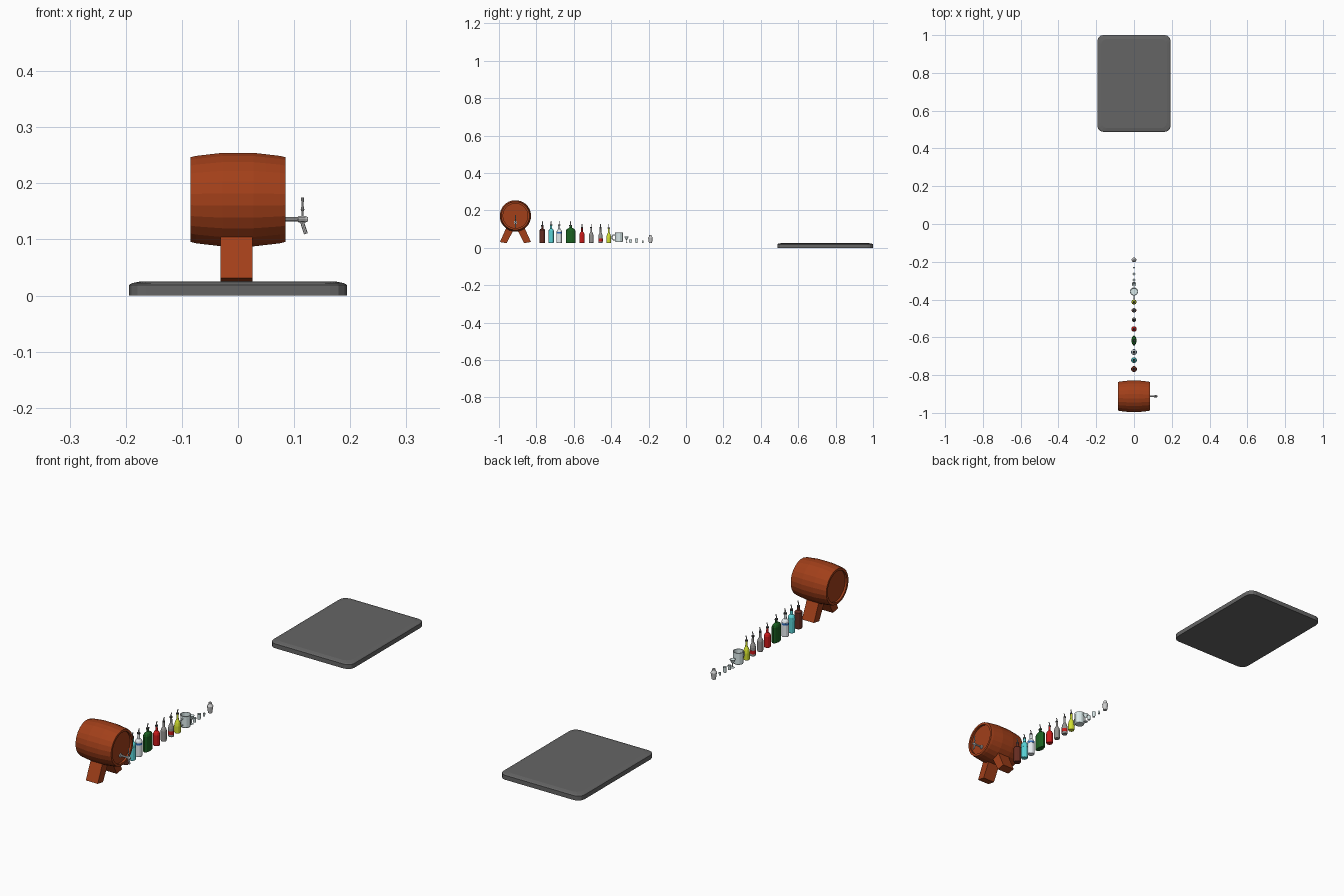
import bpy, bmesh
from math import sin, cos, pi
from mathutils import Vector, Matrix

if "Cube" in bpy.data.objects:
    bpy.data.objects.remove(bpy.data.objects["Cube"])

COLOURS = {
    "wood": (0.36, 0.05, 0.01), "slate": (0.13, 0.13, 0.13), "steel": (0.6, 0.6, 0.6),
    "glass": (0.7, 0.82, 0.82), "brown": (0.13, 0.025, 0.015), "cyan": (0.1, 0.65, 0.68),
    "white": (0.8, 0.85, 0.88), "blue": (0.03, 0.15, 0.5), "green": (0.01, 0.12, 0.015),
    "red": (0.6, 0.01, 0.01), "grey": (0.3, 0.29, 0.28), "yellow": (0.65, 0.75, 0.03),
    "dark": (0.08, 0.08, 0.08),
}
MATS = {}
for key, rgb in COLOURS.items():
    MATS[key] = bpy.data.materials.new(key)
    MATS[key].diffuse_color = (*rgb, 1)


def finish(name, bm, colour):
    bmesh.ops.recalc_face_normals(bm, faces=bm.faces)
    me = bpy.data.meshes.new(name)
    bm.to_mesh(me)
    bm.free()
    me.materials.append(MATS[colour])
    ob = bpy.data.objects.new(name, me)
    bpy.context.collection.objects.link(ob)
    return ob


def skin(name, rings, colour):
    """Bridge equal-length closed rings of points and cap both ends."""
    bm = bmesh.new()
    loops = [[bm.verts.new(p) for p in r] for r in rings]
    n = len(loops[0])
    for a, b in zip(loops, loops[1:]):
        for i in range(n):
            j = (i + 1) % n
            bm.faces.new((a[i], a[j], b[j], b[i]))
    bm.faces.new(loops[0][::-1])
    bm.faces.new(loops[-1])
    return finish(name, bm, colour)


def lathe(name, profile, loc, colour, sides=12, axis="Z", sx=1.0):
    """Revolve (radius, height) pairs about an axis through loc."""
    rot = Matrix.Rotation(pi / 2, 3, "Y") if axis == "X" else Matrix.Identity(3)
    rings = []
    for r, h in profile:
        ring = [Vector((r * sx * cos(2 * pi * (i + .5) / sides),
                        r * sin(2 * pi * (i + .5) / sides), h)) for i in range(sides)]
        rings.append([rot @ p + Vector(loc) for p in ring])
    return skin(name, rings, colour)


def tube(name, pts, radius, colour, sides=8):
    """Sweep a circle along a path."""
    pts = [Vector(p) for p in pts]
    rings = []
    for k, p in enumerate(pts):
        d = (pts[min(k + 1, len(pts) - 1)] - pts[max(k - 1, 0)]).normalized()
        side = Vector((1, 0, 0)) if abs(d.x) < .5 else Vector((0, 1, 0))
        u = d.cross(side).normalized()
        v = d.cross(u)
        rings.append([p + radius * (u * cos(2 * pi * i / sides) + v * sin(2 * pi * i / sides))
                      for i in range(sides)])
    return skin(name, rings, colour)


def rounded_rect(hx, hy, r, cy, z, seg=3):
    pts = []
    for q, (sx, sy) in enumerate(((1, 1), (-1, 1), (-1, -1), (1, -1))):
        for i in range(seg + 1):
            a = (q + i / seg) * pi / 2
            pts.append((sx * (hx - r) + r * cos(a), cy + sy * (hy - r) + r * sin(a), z))
    return pts


# serving mat
skin("mat", [rounded_rect(.194 - d, .256 - d, .03, .744, z)
             for d, z in ((0, 0), (0, .019), (.005, .022), (.02, .025))], "slate")

# barrel with recessed ends
BY, BZ = -.912, .171
half = [(.066, .076), (.066, .085), (.076, .085), (.0785, .075), (.0815, .05), (.084, .028)]
lathe("barrel", [(r, -x) for r, x in half] + [(r, x) for r, x in reversed(half)],
      (0, BY, BZ), "wood", 24, "X")

# splayed barrel legs
for s, side in ((-1, "left"), (1, "right")):
    outline = [(.083, .031), (.047, .025), (.012, .092), (.05, .105)]
    skin("barrel_leg_" + side, [[(x, BY + s * y, z) for y, z in outline] for x in (-.031, .026)], "wood")

# barrel tap
TZ = .136
lathe("tap_flange", [(.009, .074), (.009, .08), (.005, .081)], (0, BY, TZ), "steel", 12, "X")
lathe("tap_pipe", [(.004, .076), (.004, .106), (.006, .108), (.006, .12), (.004, .125)],
      (0, BY, TZ), "steel", 10, "X")
tube("tap_spout", [(.113, BY, TZ), (.117, BY, .122), (.121, BY, .11)], .0035, "steel")
lathe("tap_handle", [(.002, .14), (.002, .15), (.0035, .153), (.002, .16), (.0028, .175)],
      (.115, BY, 0), "steel", 8)

# bottles: y, radius, shoulder, neck base, neck top, spout top, neck radius, colour, label, x scale
BASE = .025
BOTTLES = {
    "brown_bottle": (-.768, .0155, .095, .103, .118, .142, .006, "brown", None, 1),
    "cyan_bottle": (-.721, .0145, .092, .103, .122, .142, .006, "cyan", "cyan", 1),
    "clear_bottle": (-.678, .0150, .088, .100, .122, .142, .006, "white", "blue", 1),
    "flat_bottle": (-.617, .0265, .092, .108, .120, .142, .007, "green", None, .52),
    "red_bottle": (-.556, .0145, .072, .088, .108, .128, .005, "red", None, 1),
    "grey_bottle": (-.507, .0120, .070, .085, .108, .126, .005, "grey", None, 1),
    "label_bottle": (-.457, .0120, .062, .082, .108, .126, .005, "grey", "red", 1),
    "yellow_bottle": (-.413, .0135, .055, .082, .106, .126, .005, "yellow", None, 1),
}
for name, (y, r, sh, nb, nt, top, nr, col, label, sx) in BOTTLES.items():
    nx = 1 if sx == 1 else .75
    lathe(name, [(r * .9, BASE), (r, BASE + .003), (r, sh), (r * .8, sh + (nb - sh) * .5),
                 (nr, nb), (nr * .9, nt)], (0, y, 0), col, 12, "Z", sx)
    if label:
        lo, hi = (.035, .05) if label == "red" else (.076, .084)
        lathe(name + "_label", [(r * 1.04, lo), (r * 1.04, hi)], (0, y, 0), label)
    lathe(name + "_collar", [(nr * 1.1, nt - .003), (nr * 1.1, nt + .003)], (0, y, 0), "dark", 10, "Z", nx)
    tube(name + "_pourer", [(0, y, nt), (0, y, nt + (top - nt) * .6), (.003, y, top)], .0022, "steel", 6)


def cup(name, y, outer, wall, floor, colour="glass"):
    """Open vessel: the outer profile plus an inner wall down to floor."""
    r, z = outer[-1]
    lathe(name, outer + [(r - wall, z), (outer[-2][0] - wall, floor)], (0, y, 0), colour)


# mug with handle
cup("mug", -.358, [(.019, BASE + .005), (.021, BASE + .01), (.021, .078), (.022, .082)], .003, .038)
tube("mug_handle", [(0, -.377, .07), (0, -.391, .068), (0, -.395, .06), (0, -.395, .05),
                    (0, -.390, .043), (0, -.377, .042)], .003, "glass")

# stemmed glass
cup("stemmed_glass", -.318, [(.009, BASE), (.0085, BASE + .001), (.0015, .028),
                             (.0015, .043), (.004, .045), (.012, .061)], .001, .046)

# tumblers and shot glass
for name, y, r, h in (("small_tumbler", -.297, .0075, .019),
                      ("tall_tumbler", -.265, .0075, .024), ("shot_glass", -.231, .0048, .013)):
    cup(name, y, [(r * .8, BASE), (r * .82, BASE + .001), (r, BASE + h)], .001, BASE + .003)

# cocktail shaker
lathe("shaker", [(.0085, BASE), (.0125, .052), (.0125, .054), (.007, .062), (.007, .068), (.005, .07)],
      (0, -.19, 0), "steel")

for m in bpy.data.materials:
    if m.users and not m.is_grease_pencil:
        m.use_nodes = True
        m.node_tree.nodes["Principled BSDF"].inputs["Base Color"].default_value = m.diffuse_color
